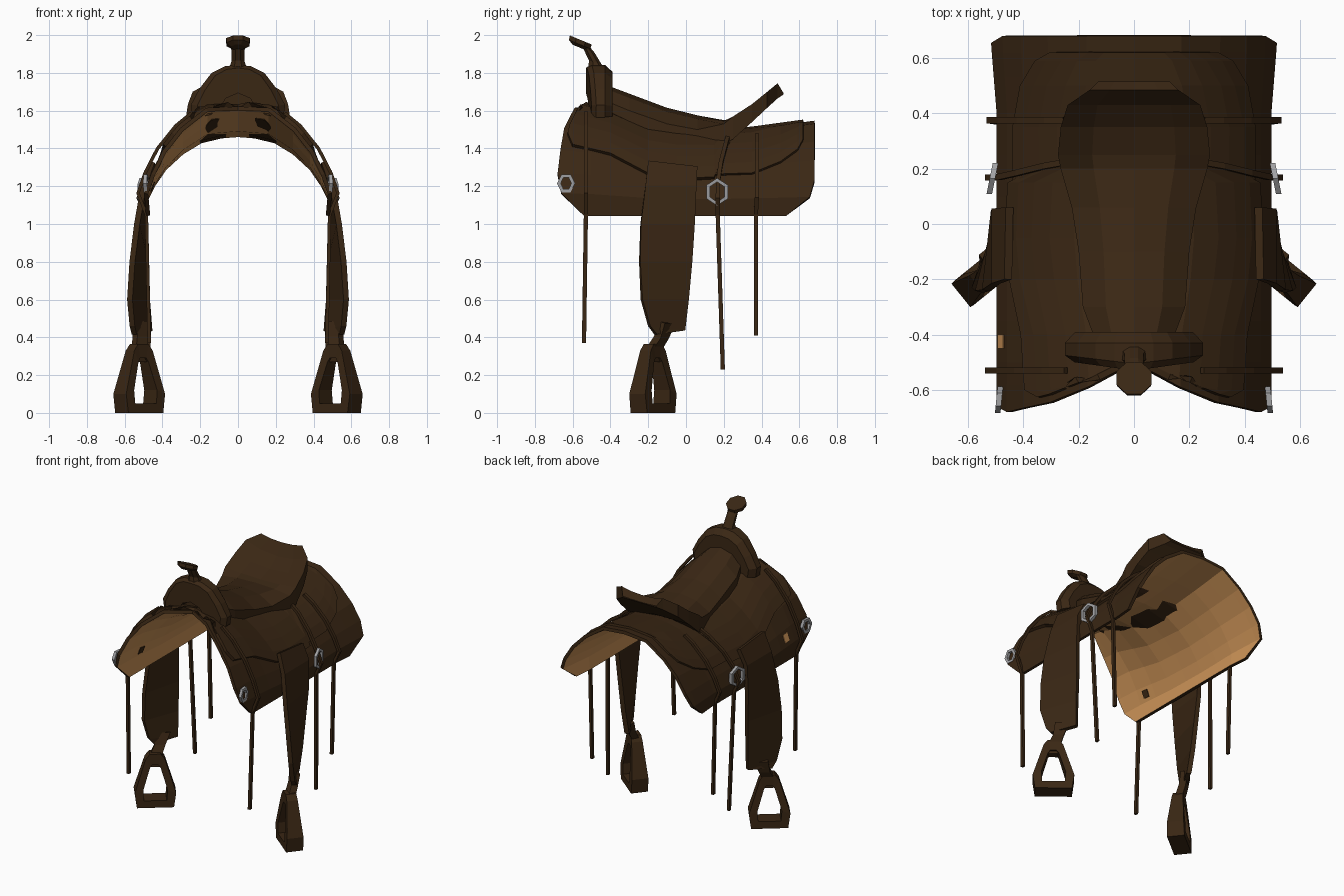
import bpy, bmesh, math
from mathutils import Vector as V

if "Cube" in bpy.data.objects:
    bpy.data.objects.remove(bpy.data.objects["Cube"])


def material(name, rgb):
    m = bpy.data.materials.new(name)
    m.diffuse_color = (*rgb, 1)
    m.use_nodes = True
    m.node_tree.nodes["Principled BSDF"].inputs["Base Color"].default_value = m.diffuse_color
    return m


LEATHER = material("dark brown leather", (0.042, 0.020, 0.007))
FLEECE = material("tan lining", (0.60, 0.29, 0.095))
METAL = material("grey metal", (0.36, 0.36, 0.37))


def make(name, verts, faces, mats=(LEATHER,), mirror=False, thick=0, offset=-1, solid=True):
    me = bpy.data.meshes.new(name)
    bm = bmesh.new()
    vs = [bm.verts.new(p) for p in verts]
    for f in faces:
        bm.faces.new([vs[i] for i in f])
    bmesh.ops.remove_doubles(bm, verts=bm.verts, dist=0.0005)
    bmesh.ops.dissolve_degenerate(bm, dist=0.0005, edges=bm.edges)
    if solid:
        bmesh.ops.recalc_face_normals(bm, faces=bm.faces)
    bm.to_mesh(me)
    bm.free()
    ob = bpy.data.objects.new(name, me)
    bpy.context.collection.objects.link(ob)
    for m in mats:
        me.materials.append(m)
    if thick:
        s = ob.modifiers.new("thickness", 'SOLIDIFY')
        s.thickness, s.offset = thick, offset
        s.material_offset = len(mats) - 1
    if mirror:
        ob.modifiers.new("mirror", 'MIRROR')
    return ob


def interp(table, t):
    if t <= table[0][0]:
        return table[0][1]
    for (a, p), (b, q) in zip(table, table[1:]):
        if t <= b:
            return p + (q - p) * (t - a) / (b - a)
    return table[-1][1]


# saddle body surface: u runs from the ridge (0) to the bottom edge (6)
RIDGE = [(-.65, 1.62), (-.5, 1.60), (-.2, 1.49), (.1, 1.46), (.35, 1.48), (.68, 1.525)]
ROW_X = list(enumerate([0, .16, .29, .38, .44, .475, .465]))
ROW_F = list(enumerate([1, .97, .78, .58, .37, .2, 0]))
FRONT = list(enumerate([-.5, -.59, -.645, -.665, -.68, -.66, -.54]))
BACK = list(enumerate([.68, .68, .68, .68, .68, .655, .53]))


def surf(u, y, off=0.0):
    a, s = abs(u), (-1 if u < 0 else 1)

    def raw(t):
        z = 1.045 + (interp(RIDGE, y) - 1.045) * interp(ROW_F, t)
        return interp(ROW_X, t), z
    x, z = raw(a)
    x0, z0 = raw(max(a - .4, 0))
    x1, z1 = raw(min(a + .4, 6))
    n = V((z0 - z1, x1 - x0)).normalized()
    if a < .01:
        n = V((0, 1))
    flare = .02 * max(0, min(1, (y - .4) / .25)) * min(a / 5, 1)
    return V((s * (x + n.x * off + flare), y, z + n.y * off))


def patch(name, cols, half, off, thick, margin=0.0, mats=(LEATHER,)):
    verts, w = [], 2 * half + 1
    for y, ulow in cols:
        for j in range(w):
            u = ulow * (j - half) / half
            yy = min(max(y, interp(FRONT, abs(u)) + margin), interp(BACK, abs(u)) - margin)
            verts.append(surf(u, yy, off))
    faces = [(i * w + j, i * w + j + 1, (i + 1) * w + j + 1, (i + 1) * w + j)
             for i in range(len(cols) - 1) for j in range(w - 1)]
    return make(name, verts, faces, mats, thick=thick, solid=False)


def ribbon(name, pairs, thick):
    verts = [p for pr in pairs for p in pr]
    faces = [(2 * i, 2 * i + 1, 2 * i + 3, 2 * i + 2) for i in range(len(pairs) - 1)]
    return make(name, verts, faces, mirror=True, thick=thick, offset=0, solid=False)


def loft(name, rings, mats=(LEATHER,), mirror=False):
    n = len(rings[0])
    faces = [(k * n + i, k * n + (i + 1) % n, (k + 1) * n + (i + 1) % n, (k + 1) * n + i)
             for k in range(len(rings) - 1) for i in range(n)]
    faces += [tuple(range(n)), tuple(range((len(rings) - 1) * n, len(rings) * n))]
    return make(name, [p for r in rings for p in r], faces, mats, mirror)


# skirt with tan lining, then the leather layers over it
patch("skirt", [(y, 6) for y in (-.68, -.645, -.58, -.5, -.35, -.2, -.05, .1, .25, .4, .53, .62, .68)],
      6, .022, .022, mats=(LEATHER, FLEECE))
patch("side_jockey", [(-.64, 2.3), (-.6, 2.8), (-.4, 2.95), (-.2, 3.6), (-.05, 3.85), (.15, 3.7),
                      (.2, 2.4), (.26, 1.2)], 6, .043, .024, .025)
patch("rear_jockey", [(.12, 3.5), (.35, 3.5), (.5, 3.0), (.59, 2.4), (.62, 1.9)], 6, .036, .016, .02)

# seat with raised cantle: y, half width, centre z, edge z, bottom z
rings = []
for y, w, zc, ze, zb in [(-.42, .14, 1.735, 1.65, 1.55), (-.3, .185, 1.69, 1.60, 1.50),
                         (-.1, .20, 1.615, 1.53, 1.44), (.06, .225, 1.575, 1.50, 1.42),
                         (.2, .265, 1.55, 1.53, 1.42), (.25, .275, 1.555, 1.57, 1.45),
                         (.35, .265, 1.59, 1.635, 1.54), (.43, .24, 1.65, 1.70, 1.615),
                         (.485, .16, 1.725, 1.745, 1.665), (.515, .13, 1.69, 1.695, 1.685)]:
    zm = zc + .25 * (ze - zc)
    mid = max(zb, interp(RIDGE, y) + .01)
    rings.append([V((-w, y, zb)), V((-w, y, ze)), V((-w * .55, y, zm)), V((0, y, zc)),
                  V((w * .55, y, zm)), V((w, y, ze)), V((w, y, zb)), V((0, y, mid))])
loft("seat", rings)

# fork: arched swell at the front
right = [(.07, 1.835), (.14, 1.80), (.205, 1.715), (.25, 1.63), (.24, 1.565),
         (.17, 1.575), (.11, 1.62), (.075, 1.67)]
arch = right + [(0, 1.70)] + [(-x, z) for x, z in reversed(right)] + [(0, 1.843)]
loft("fork", [[V((x * s, y + .03 * (abs(x) / .25) * k, 1.6 + (z - 1.6) * h)) for x, z in arch]
              for y, s, h, k in [(-.53, .86, .93, 1), (-.505, 1, 1, 1), (-.43, 1, 1, 0), (-.39, .85, .85, 0)]])

# horn: neck and tilted cap
def ring(y, z, r, tilt, n=8):
    return [V((r * math.cos(a), y - r * math.sin(a) * math.cos(tilt), z + r * math.sin(a) * math.sin(tilt)))
            for a in [2 * math.pi * (i + .5) / n for i in range(n)]]


T = .39
loft("horn_neck", [ring(-.465, 1.80, .06, .1), ring(-.48, 1.855, .038, .3),
                   ring(-.515, 1.92, .036, T), ring(-.545, 1.95, .045, T)])
loft("horn_cap", [ring(-.566, 1.935, .04, T), ring(-.563, 1.951, .066, T), ring(-.557, 1.974, .068, T)])

# fenders: wide leather panels twisting toward the front
ribbon("fender", [((V(a)), (V(b))) for a, b in [
    ((.455, -.20, 1.33), (.45, .06, 1.30)), ((.50, -.215, 1.2), (.50, .055, 1.2)),
    ((.535, -.24, 1.0), (.503, .045, 1.0)), ((.56, -.245, .8), (.49, .03, .8)),
    ((.573, -.235, .6), (.48, .01, .6)), ((.56, -.195, .46), (.467, -.01, .44)),
    ((.55, -.16, .415), (.465, -.015, .435))]], .03)

# stirrups, turned outward
C, W, N = V((.523, -.175, 0)), V((.78, -.63, 0)), V((.63, .78, 0))
outer = [(.118, 0), (.132, .1), (.062, .33), (.035, .365)]
inner = [(.072, .05), (.078, .12), (.034, .27), (.02, .29)]
depth = [.056, .054, .036, .034]
verts, faces = [], []
for pts in (outer, inner):
    both = list(zip(pts, depth))
    loop = both + [((-w, z), d) for (w, z), d in reversed(both)]
    for sgn in (1, -1):
        verts += [C + W * w + N * d * sgn + V((0, 0, z)) for (w, z), d in loop]
for i in range(8):
    j = (i + 1) % 8
    for a, b in [(0, 8), (8, 24), (24, 16), (16, 0)]:
        faces.append((a + i, a + j, b + j, b + i))
make("stirrup", verts, faces, mirror=True)

# strap joining fender and stirrup
ribbon("stirrup_strap", [(V((x, y, z)) - W * h, V((x, y, z)) + W * h) for x, y, z, h in
                         [(.512, -.10, .48, .045), (.518, -.13, .40, .035), (.523, -.175, .33, .04),
                          (.523, -.175, .27, .03)]], .045)


# hanging tie straps
def tie(name, pts):
    d = V((0, .011, 0))
    ribbon(name, [(p - d, p + d) for p in pts], .018)


tie("front_tie", [surf(u, -.53, .055) for u in (1.4, 2, 3, 4, 5)]
    + [V((.485, -.53, 1.05)), V((.47, -.54, .37))])
tie("rear_tie", [surf(u, .375, .05) for u in (1.5, 2, 3, 4, 5)]
    + [V((.485, .37, 1.05)), V((.47, .37, .41))])
tie("middle_tie", [surf(u, y, .055) for u, y in ((1.2, .23), (2, .21), (3, .185), (4, .17), (5, .168))]
    + [V((.49, .168, 1.05)), V((.47, .195, .23))])


# metal rigging rings, six sided
def metal_ring(name, loc, ry, rz, lean, turn):
    verts, faces = [], []
    for i in range(6):
        a = math.pi * (i / 3 + turn)
        for k in range(4):
            b = math.pi * (k / 2 + .25)
            g = .014 * math.cos(b)
            y, z = (ry + g) * math.cos(a), (rz + g) * math.sin(a)
            verts.append(V(loc) + V((.014 * math.sin(b) + lean * y, y, z)))
    for i in range(6):
        for k in range(4):
            i2, k2 = (i + 1) % 6, (k + 1) % 4
            faces.append((i * 4 + k, i2 * 4 + k, i2 * 4 + k2, i * 4 + k2))
    make(name, verts, faces, (METAL,), mirror=True)


metal_ring("middle_ring", (.512, .165, 1.17), .055, .063, -.2, 1 / 6)
metal_ring("front_ring", (.488, -.635, 1.215), .038, .045, -.1, 0)

# small slot in the left skirt, light outside and dark inside
for name, off, m in (("slot_outside", .027, FLEECE), ("slot_inside", -.005, LEATHER)):
    make(name, [surf(u, y, off) for u, y in ((-4.2, -.45), (-4.2, -.40), (-4.75, -.40), (-4.75, -.45))],
         [(0, 1, 2, 3)], (m,), thick=.004, offset=0)
